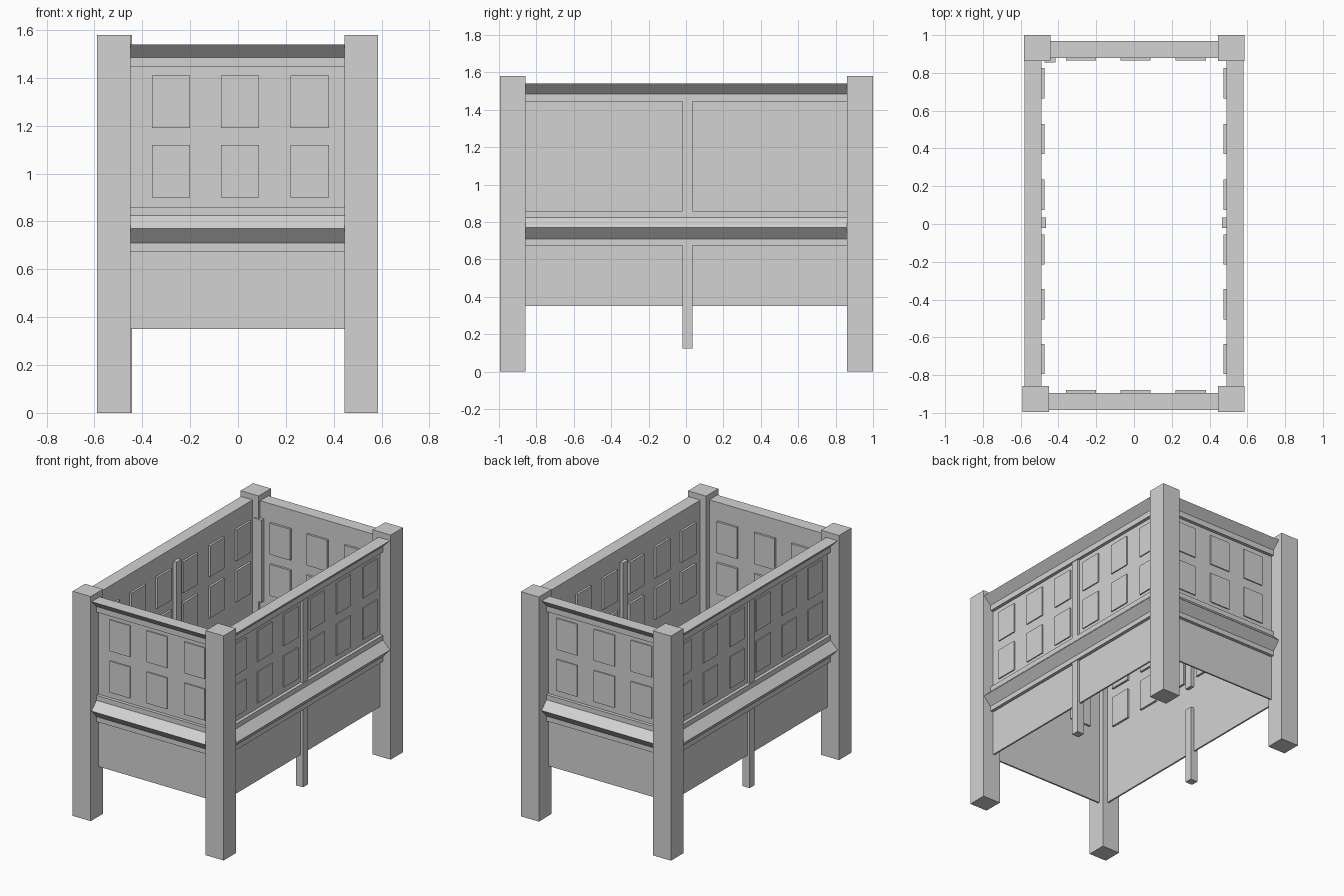
import bpy, bmesh
from mathutils import Vector

if "Cube" in bpy.data.objects:
    bpy.data.objects.remove(bpy.data.objects["Cube"])

mat = bpy.data.materials.new("plain grey")
mat.diffuse_color = (0.65, 0.65, 0.65, 1)
mat.use_nodes = True
mat.node_tree.nodes["Principled BSDF"].inputs["Base Color"].default_value = mat.diffuse_color


def finish(name, bm):
    bmesh.ops.recalc_face_normals(bm, faces=bm.faces)
    me = bpy.data.meshes.new(name)
    bm.to_mesh(me)
    bm.free()
    me.materials.append(mat)
    ob = bpy.data.objects.new(name, me)
    bpy.context.collection.objects.link(ob)
    return ob


def add_box(bm, a, b):
    a, b = Vector(a), Vector(b)
    vs = bmesh.ops.create_cube(bm, size=1)["verts"]
    for v in vs:
        v.co = Vector((a[i] + b[i]) / 2 + v.co[i] * (b[i] - a[i]) for i in range(3))


def box(name, a, b):
    bm = bmesh.new()
    add_box(bm, a, b)
    return finish(name, bm)


# wall cross-section: (distance outward from the inner face, height)
T = 0.012
PROFILE = [(0, 0.35), (T, 0.35), (T, 0.675), (0.035, 0.675), (0.035, 0.71),
           (0.09, 0.77), (0.035, 0.825), (0.035, 0.86), (T, 0.86), (T, 1.445),
           (0.035, 1.445), (0.035, 1.485), (0.09, 1.54), (0, 1.54)]
ROWS = [(0.9, 1.12), (1.19, 1.41)]


def wall(name, place, start, end, centers):
    """place(along, outward, z) maps wall coordinates to the model"""
    bm = bmesh.new()
    rings = [[bm.verts.new(place(s, d, z)) for d, z in PROFILE] for s in (start, end)]
    bm.faces.new(rings[0])
    bm.faces.new(rings[1])
    n = len(PROFILE)
    for i in range(n):
        j = (i + 1) % n
        bm.faces.new((rings[0][i], rings[0][j], rings[1][j], rings[1][i]))
    finish(name, bm)
    # square panels standing proud on both sides
    bm = bmesh.new()
    for c in centers:
        for z0, z1 in ROWS:
            p, q = place(c - 0.08, -0.015, z0), place(c + 0.08, T + 0.008, z1)
            add_box(bm, [min(u) for u in zip(p, q)], [max(u) for u in zip(p, q)])
    finish(name + "_panels", bm)


# four walls with mouldings
END = (-0.28, 0.008, 0.3)
SIDE = (-0.715, -0.425, -0.135, 0.155, 0.45, 0.745)
wall("front_wall", lambda s, d, z: (s, -0.895 - d, z), -0.455, 0.455, END)
wall("back_wall", lambda s, d, z: (s, 0.88 + d, z), -0.455, 0.455, END)
wall("right_wall", lambda s, d, z: (0.49 + d, s, z), -0.862, 0.862, SIDE)
wall("left_wall", lambda s, d, z: (-0.49 - d, s, z), -0.862, 0.862, SIDE)

# corner posts
for side, x0, x1 in (("left", -0.59, -0.45), ("right", 0.445, 0.585)):
    box("front_%s_post" % side, (x0, -0.995, 0), (x1, -0.858, 1.58))
    dx = 0.007 if side == "left" else 0
    box("back_%s_post" % side, (x0 + dx, 0.862, 0), (x1 + dx, 1.0, 1.58))

# middle stiles and short support legs
for side, x0, x1 in (("left", -0.52, -0.465), ("right", 0.465, 0.52)):
    box("upper_stile_" + side, (x0, -0.02, 0.84), (x1, 0.035, 1.445))
    box("lower_stile_" + side, (x0, -0.02, 0.125), (x1, 0.035, 0.68))

# strip against the back left corner post
box("corner_strip", (-0.475, 0.855, 0.84), (-0.415, 0.885, 1.42))
